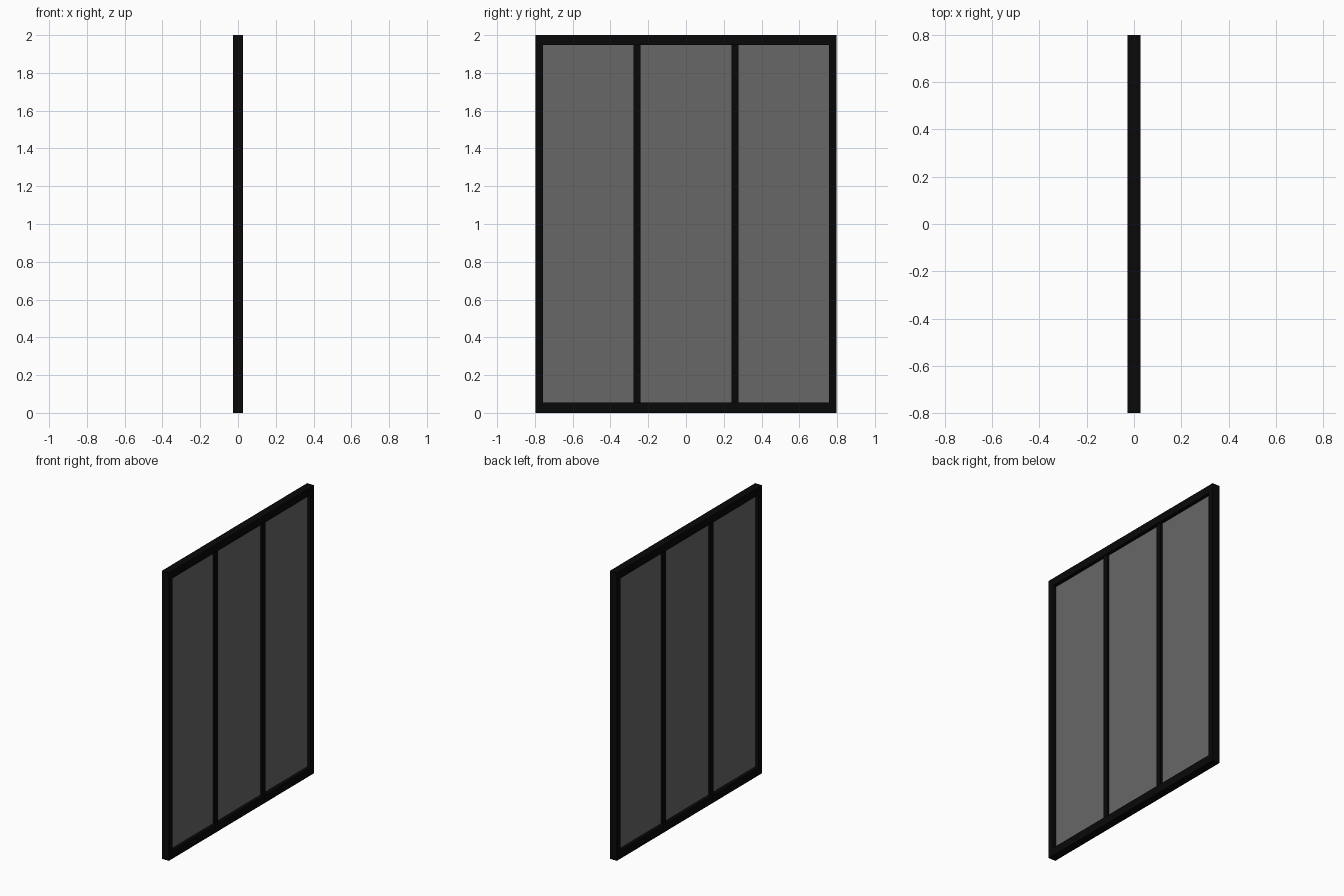
import bpy

if "Cube" in bpy.data.objects:
    bpy.data.objects.remove(bpy.data.objects["Cube"])


def material(name, color):
    m = bpy.data.materials.new(name)
    m.diffuse_color = color
    m.use_nodes = True
    m.node_tree.nodes["Principled BSDF"].inputs["Base Color"].default_value = m.diffuse_color
    return m


black = material("black_metal", (0.0025, 0.0025, 0.0025, 1))
tint = material("tinted_glass", (0.135, 0.135, 0.135, 1))


def box(name, x, y, z, mat):
    """Box from (min, max) ranges on each axis."""
    bpy.ops.mesh.primitive_cube_add(
        size=1, location=[(a + b) / 2 for a, b in (x, y, z)])
    o = bpy.context.object
    o.name = name
    o.scale = [b - a for a, b in (x, y, z)]
    bpy.ops.object.transform_apply(location=False, rotation=False, scale=True)
    o.data.materials.append(mat)
    return o


D = 0.027          # half depth of the outer frame
W = 0.797          # half width
IN = 0.756         # inner edge of the side posts
Z0, Z1 = 0.055, 1.947

# outer frame
box("bottom_rail", (-D, D), (-W, W), (0, Z0), black)
box("top_rail", (-D, D), (-W, W), (Z1, 2), black)
for side, s in (("left", -1), ("right", 1)):
    box(side + "_post", (-D, D), sorted((s * IN, s * W)), (Z0, Z1), black)
    # slimmer mullions between the panes
    box(side + "_mullion", (-0.016, 0.016), sorted((s * 0.24, s * 0.279)), (Z0, Z1), black)

# glass panes
for i, (a, b) in enumerate(((-IN, -0.279), (-0.24, 0.24), (0.279, IN))):
    box(f"glass_pane_{i + 1}", (-0.003, 0.003), (a, b), (Z0, Z1), tint)
